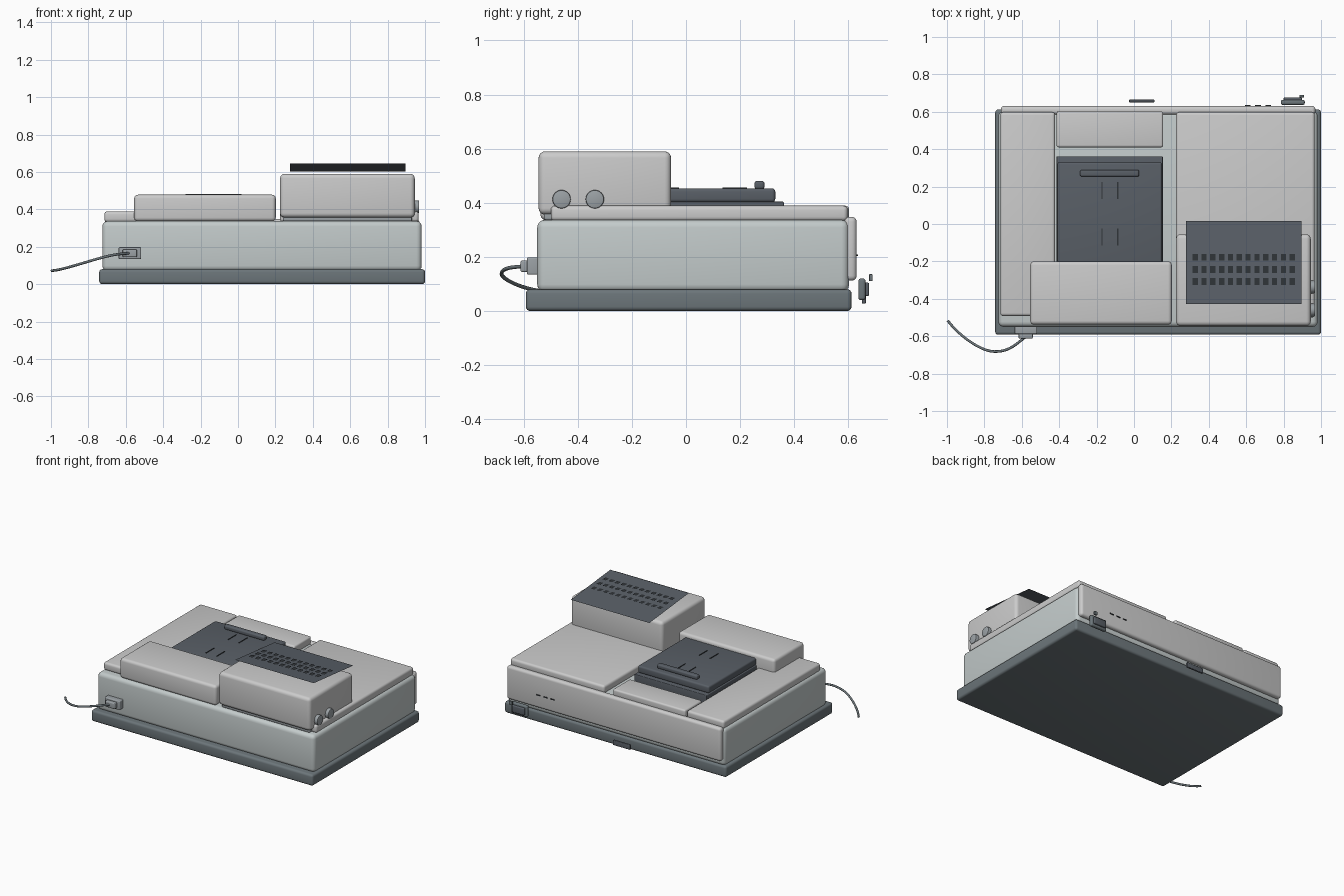
import bpy, math

if "Cube" in bpy.data.objects:
    bpy.data.objects.remove(bpy.data.objects["Cube"])

def mat(name, c):
    m = bpy.data.materials.new(name)
    m.diffuse_color = (*c, 1)
    m.use_nodes = True
    m.node_tree.nodes["Principled BSDF"].inputs["Base Color"].default_value = m.diffuse_color
    return m

WARM = mat("warm_grey", (0.64, 0.65, 0.62))
COOL = mat("cool_grey", (0.55, 0.60, 0.60))
BASE = mat("base_grey", (0.15, 0.18, 0.195))
DARK = mat("dark_grey", (0.10, 0.115, 0.135))
BLACK = mat("slot_black", (0.03, 0.035, 0.04))
MID = mat("mid_grey", (0.33, 0.36, 0.38))

def mesh_object(name, verts, faces, m):
    me = bpy.data.meshes.new(name)
    me.from_pydata(verts, [], faces)
    me.materials.append(m)
    ob = bpy.data.objects.new(name, me)
    bpy.context.collection.objects.link(ob)
    return ob

def finish(ob, r, seg=4):
    bpy.ops.object.select_all(action='DESELECT')
    bpy.context.view_layer.objects.active = ob
    ob.select_set(True)
    if r:
        b = ob.modifiers.new("round", 'BEVEL')
        b.width, b.segments = r, seg
        b.limit_method = 'ANGLE'
        bpy.ops.object.modifier_apply(modifier="round")
    bpy.ops.object.shade_smooth_by_angle(angle=math.radians(35))

def box(name, x0, x1, y0, y1, z0, z1, m, r=0.0):
    v = [(x, y, z) for x in (x0, x1) for y in (y0, y1) for z in (z0, z1)]
    f = [(0, 1, 3, 2), (4, 6, 7, 5), (0, 4, 5, 1), (2, 3, 7, 6), (0, 2, 6, 4), (1, 5, 7, 3)]
    ob = mesh_object(name, v, f, m)
    finish(ob, r)
    return ob

# main housing
box("base_tray", -0.742, 1.0, -0.592, 0.612, 0, 0.08, BASE, 0.016)
box("body", -0.725, 0.982, -0.55, 0.603, 0.07, 0.337, COOL, 0.028)
box("back_panel", -0.712, 0.97, 0.585, 0.631, 0.112, 0.348, WARM, 0.018)

# top cover panels
box("left_top_panel", -0.715, -0.422, -0.492, 0.598, 0.332, 0.389, WARM, 0.016)
box("rear_top_panel", -0.414, 0.156, 0.41, 0.602, 0.332, 0.389, WARM, 0.012)
box("right_top_panel", 0.225, 0.966, -0.50, 0.598, 0.332, 0.389, WARM, 0.016)

# raised front housings
box("front_housing", -0.555, 0.202, -0.538, -0.20, 0.336, 0.478, WARM, 0.02)
box("speaker_foot", 0.24, 0.93, -0.525, -0.08, 0.337, 0.37, MID, 0.006)
box("speaker_housing", 0.225, 0.945, -0.545, -0.055, 0.356, 0.59, WARM, 0.024)

# dark lid with hinge plate, handle and marks
box("lid_plate", -0.414, 0.154, -0.21, 0.362, 0.332, 0.404, DARK, 0.005)
box("lid", -0.41, 0.15, -0.21, 0.33, 0.402, 0.453, DARK, 0.012)
box("lid_handle", -0.288, 0.027, 0.253, 0.29, 0.45, 0.481, DARK, 0.01)
for i, x in enumerate((-0.172, -0.087)):
    for j, (a, b) in enumerate(((-0.115, -0.025), (0.135, 0.225))):
        box(f"lid_mark_{i}{j}", x - 0.003, x + 0.003, a, b, 0.451, 0.457, BLACK)

# thin sloping grille sheet over the speaker, with three rows of slots
mesh_object("grille_sheet", [(0.277, -0.428, 0.645), (0.895, -0.428, 0.645),
                             (0.895, 0.015, 0.601), (0.277, 0.015, 0.601)], [(0, 1, 2, 3)], DARK)
verts, faces = [], []
for y, z in ((-0.308, 0.639), (-0.243, 0.632), (-0.178, 0.624)):
    for c in range(12):
        x, n = 0.327 + c * 0.0472, len(verts)
        verts += [(x - 0.014, y - 0.018, z), (x + 0.014, y - 0.018, z),
                  (x + 0.014, y + 0.018, z), (x - 0.014, y + 0.018, z)]
        faces.append((n, n + 1, n + 2, n + 3))
mesh_object("grille_slots", verts, faces, BLACK)

# side dials
for i, y in enumerate((-0.46, -0.337)):
    bpy.ops.mesh.primitive_cylinder_add(vertices=32, radius=0.034, depth=0.04,
                                        location=(0.949, y, 0.413), rotation=(0, math.pi / 2, 0))
    dial = bpy.context.object
    dial.name = f"side_dial_{i}"
    dial.data.materials.append(MID)
    finish(dial, 0.005, 2)

# power inlet, plug and cord
box("power_inlet", -0.638, -0.518, -0.588, -0.545, 0.134, 0.198, MID, 0.006)
box("power_plug", -0.617, -0.541, -0.612, -0.58, 0.144, 0.186, MID, 0.006)
cu = bpy.data.curves.new("power_cord", 'CURVE')
cu.dimensions = '3D'
cu.bevel_depth, cu.bevel_resolution, cu.resolution_u = 0.007, 3, 12
sp = cu.splines.new('BEZIER')
sp.bezier_points.add(2)
path = [((-0.575, -0.60, 0.165), (-0.06, -0.045, -0.003)),
        ((-0.745, -0.682, 0.137), (-0.08, 0.0, -0.022)),
        ((-0.996, -0.516, 0.072), (-0.05, 0.07, -0.002))]
for p, (co, t) in zip(sp.bezier_points, path):
    p.co = co
    p.handle_left = [a - b for a, b in zip(co, t)]
    p.handle_right = [a + b for a, b in zip(co, t)]
cu.materials.append(BASE)
bpy.context.collection.objects.link(bpy.data.objects.new("power_cord", cu))

# rear fittings
box("rear_jack", 0.785, 0.913, 0.637, 0.664, 0.04, 0.12, BASE, 0.01)
box("rear_jack_face", 0.80, 0.898, 0.655, 0.677, 0.055, 0.105, DARK, 0.006)
box("rear_hook", 0.885, 0.909, 0.677, 0.69, 0.11, 0.136, BASE, 0.003)
box("rear_latch", -0.026, 0.11, 0.65, 0.665, 0.027, 0.063, DARK, 0.005)
for i in range(3):
    x = 0.608 + i * 0.055
    box(f"rear_vent_{i}", x - 0.015, x + 0.015, 0.629, 0.636, 0.203, 0.209, BLACK)
